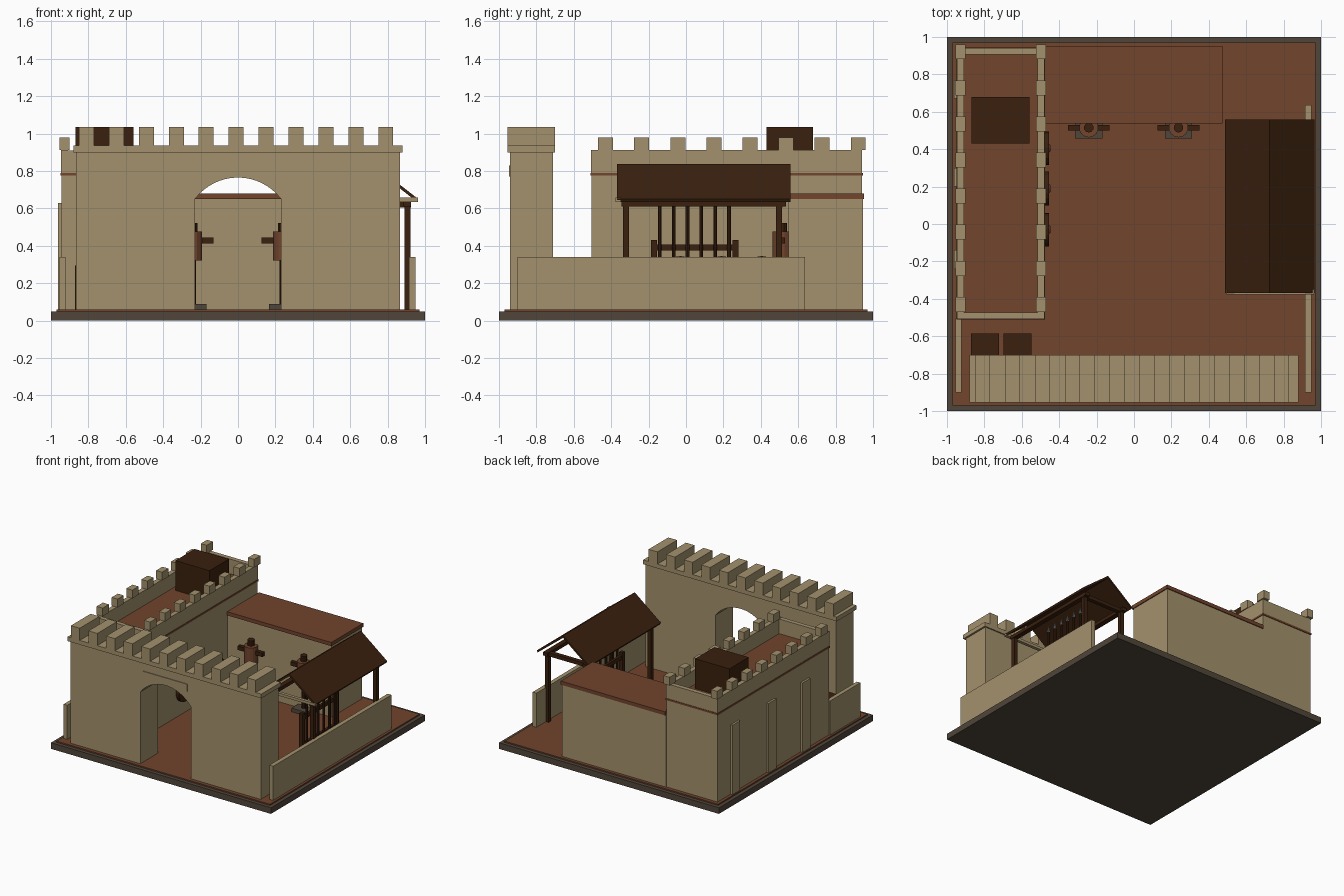
import bpy, bmesh, math
from mathutils import Matrix, Vector

if "Cube" in bpy.data.objects:
    bpy.data.objects.remove(bpy.data.objects["Cube"])


def material(name, r, g, b):
    m = bpy.data.materials.new(name)
    m.diffuse_color = (r, g, b, 1)
    m.use_nodes = True
    m.node_tree.nodes["Principled BSDF"].inputs["Base Color"].default_value = m.diffuse_color
    return m


SAND = material("sandstone", 0.37, 0.285, 0.153)
CLAY = material("red clay", 0.165, 0.058, 0.026)
WOOD = material("dark wood", 0.042, 0.0145, 0.0045)
STONE = material("grey stone", 0.08, 0.061, 0.042)
METAL = material("spear metal", 0.16, 0.15, 0.14)


def finish(name, bm, mat):
    bmesh.ops.recalc_face_normals(bm, faces=bm.faces)
    me = bpy.data.meshes.new(name)
    bm.to_mesh(me)
    bm.free()
    me.materials.append(mat)
    ob = bpy.data.objects.new(name, me)
    bpy.context.collection.objects.link(ob)
    return ob


def box(name, mat, x0, x1, y0, y1, z0, z1):
    bm = bmesh.new()
    bmesh.ops.create_cube(bm, size=1)
    for v in bm.verts:
        v.co = Vector(((x0 + x1) / 2 + v.co.x * (x1 - x0),
                       (y0 + y1) / 2 + v.co.y * (y1 - y0),
                       (z0 + z1) / 2 + v.co.z * (z1 - z0)))
    return finish(name, bm, mat)


def extrude_y(name, mat, profile, y0, y1):
    """Extrude an (x, z) outline along y."""
    bm = bmesh.new()
    face = bm.faces.new([bm.verts.new((x, y0, z)) for x, z in profile])
    new = bmesh.ops.extrude_face_region(bm, geom=[face])["geom"]
    bmesh.ops.translate(bm, vec=(0, y1 - y0, 0),
                        verts=[v for v in new if isinstance(v, bmesh.types.BMVert)])
    return finish(name, bm, mat)


def cyl(name, mat, center, r1, r2, depth, sides=16, axis='Z'):
    bm = bmesh.new()
    bmesh.ops.create_cone(bm, cap_ends=True, segments=sides,
                          radius1=r1, radius2=r2, depth=depth)
    if axis == 'X':
        bm.transform(Matrix.Rotation(math.pi / 2, 4, 'Y'))
    bm.transform(Matrix.Translation(center))
    return finish(name, bm, mat)


# base and courtyard floor
box("base", STONE, -1, 1, -1, 1, 0, 0.05)
box("courtyard_floor", CLAY, -0.97, 0.97, -0.97, 0.97, 0.05, 0.06)

# gate wall with segmental arch, cap, merlons and plain plaque
R, CZ, HALF = 0.2875, 0.4775, math.asin(0.23 / 0.2875)
arc = [(R * math.sin(a), CZ + R * math.cos(a))
       for a in (-HALF + 2 * HALF * i / 16 for i in range(17))]
outline = ([(-0.865, 0.06), (-0.23, 0.06)] + arc +
           [(0.23, 0.06), (0.865, 0.06), (0.865, 0.9), (-0.865, 0.9)])
extrude_y("gate_wall", SAND, outline, -0.94, -0.71)
box("gate_cap", SAND, -0.88, 0.88, -0.955, -0.70, 0.9, 0.935)
for i in range(11):
    x = -0.81 + 0.16 * i
    box("gate_merlon", SAND, x - 0.04, x + 0.04, -0.955, -0.70, 0.935, 1.035)
box("gate_plaque", SAND, -0.2, 0.2, -0.946, -0.94, 0.77, 0.83)

# low courtyard walls
box("low_wall_left", SAND, -0.955, -0.922, -0.9, -0.505, 0.06, 0.34)
box("low_wall_right", SAND, 0.915, 0.95, -0.9, 0.635, 0.06, 0.34)

# hall with flat roof, parapet and merlons
box("hall_body", SAND, -0.945, -0.48, -0.505, 0.94, 0.06, 0.775)
box("hall_roof", CLAY, -0.95, -0.475, -0.51, 0.945, 0.775, 0.79)
for x in (-0.928, -0.497):
    box("parapet_side", SAND, x - 0.019, x + 0.019, -0.508, 0.942, 0.79, 0.912)
    for i in range(8):
        y = -0.43 + 0.193 * i
        box("hall_merlon", SAND, x - 0.027, x + 0.027, y - 0.04, y + 0.04, 0.912, 0.98)
for y0, y1 in ((-0.508, -0.472), (0.905, 0.942)):
    box("parapet_end", SAND, -0.909, -0.516, y0, y1, 0.79, 0.91)
box("roof_hatch", WOOD, -0.87, -0.56, 0.43, 0.68, 0.79, 1.035)
for y in (0.72, 0.25, -0.19):
    box("wall_pilaster", SAND, -0.962, -0.945, y - 0.05, y + 0.05, 0.06, 0.63)

# back building
box("barrack_body", SAND, -0.48, 0.465, 0.548, 0.945, 0.06, 0.65)
box("barrack_roof", CLAY, -0.475, 0.472, 0.537, 0.952, 0.65, 0.68)

# crates behind the gate
for x0 in (-0.872, -0.698):
    box("crate", WOOD, x0, x0 + 0.15, -0.71, -0.585, 0.06, 0.295)

# round shields on the hall wall
for y in (-0.03, 0.19, 0.405):
    cyl("shield", WOOD, (-0.467, y, 0.255), 0.09, 0.09, 0.026, 20, 'X')
    cyl("shield_boss", CLAY, (-0.451, y, 0.255), 0.025, 0.018, 0.008, 12, 'X')

# training dummies
for x in (-0.242, 0.238):
    box("dummy_base", STONE, x - 0.073, x + 0.073, 0.457, 0.547, 0.06, 0.09)
    cyl("dummy_post", WOOD, (x, 0.515, 0.29), 0.017, 0.017, 0.46, 10)
    cyl("dummy_body", CLAY, (x, 0.515, 0.398), 0.052, 0.052, 0.155, 14)
    box("dummy_arms", WOOD, x - 0.112, x + 0.112, 0.5, 0.53, 0.413, 0.445)
    cyl("dummy_head", WOOD, (x, 0.515, 0.5), 0.026, 0.026, 0.045, 10)

# open shelter: gable roof, posts, beams
extrude_y("shelter_roof", WOOD,
          [(0.487, 0.65), (0.725, 0.836), (0.964, 0.65),
           (0.957, 0.635), (0.725, 0.817), (0.494, 0.635)], -0.37, 0.56)
for x in (0.545, 0.905):
    for y in (-0.32, 0.497):
        box("shelter_post", WOOD, x - 0.016, x + 0.016, y - 0.016, y + 0.016, 0.06, 0.61)
    box("shelter_beam", WOOD, x - 0.02, x + 0.02, -0.345, 0.535, 0.61, 0.638)
box("shelter_back_beam", WOOD, 0.525, 0.925, 0.48, 0.515, 0.605, 0.635)
box("shelter_front_beam", SAND, 0.495, 0.962, -0.376, -0.35, 0.635, 0.657)

# spear rack under the shelter
for y in (-0.17, 0.265):
    box("rack_post", WOOD, 0.685, 0.715, y - 0.016, y + 0.016, 0.06, 0.432)
for z in (0.15, 0.375):
    box("rack_rail", WOOD, 0.69, 0.71, -0.17, 0.265, z, z + 0.033)
for i in range(6):
    y = -0.14 + 0.074 * i
    cyl("spear_shaft", WOOD, (0.722, y, 0.355), 0.01, 0.01, 0.59, 8)
    cyl("spear_tip", METAL, (0.722, y, 0.685), 0.016, 0.0, 0.07, 8)
